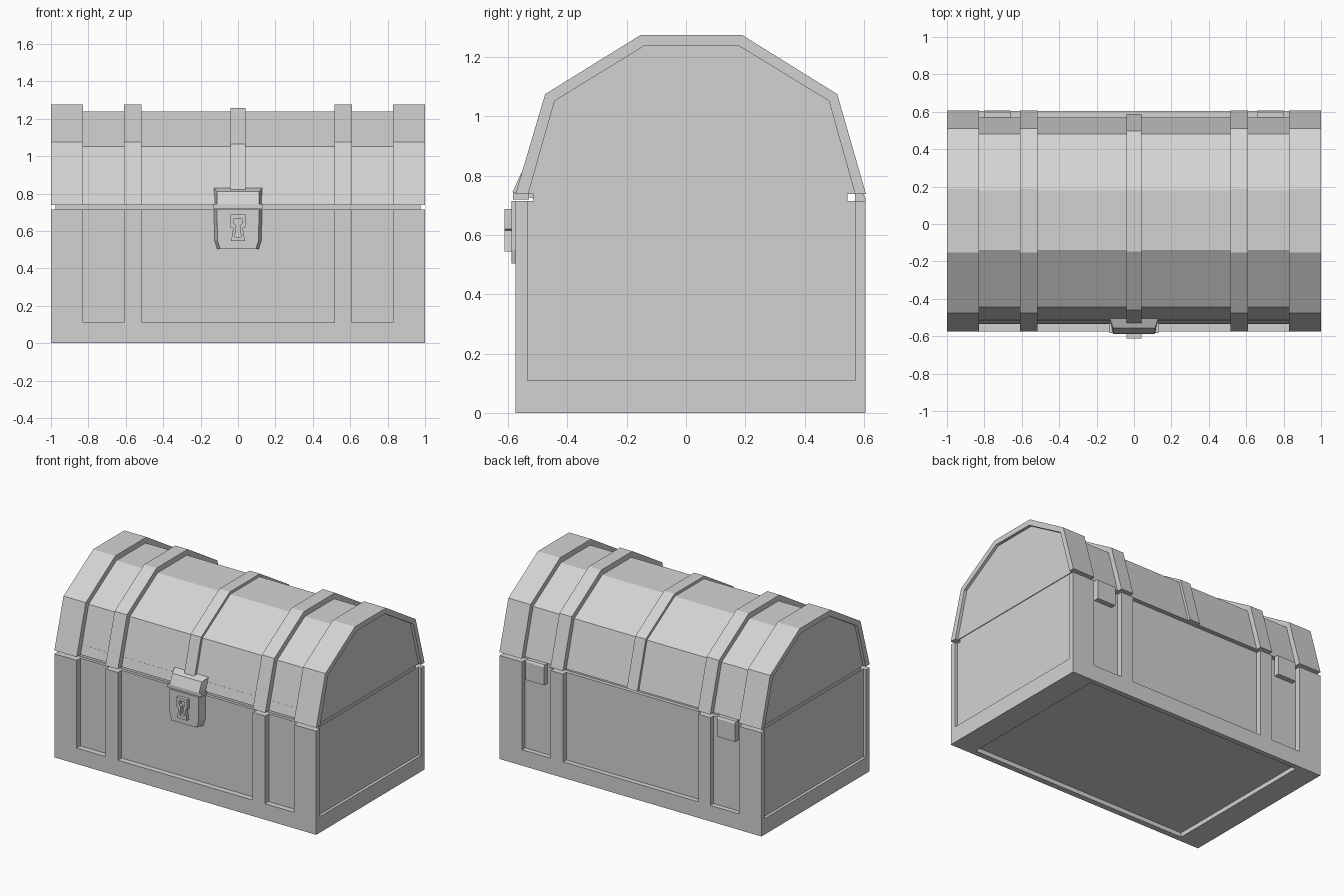
import bpy
import bmesh

cube = bpy.data.objects.get("Cube")
if cube:
    bpy.data.objects.remove(cube, do_unlink=True)

GREY = (0.65, 0.65, 0.65, 1)
mat = bpy.data.materials.new("plain_grey")
mat.use_nodes = True
mat.diffuse_color = GREY
mat.node_tree.nodes["Principled BSDF"].inputs["Base Color"].default_value = GREY


def finish(name, bm):
    bmesh.ops.recalc_face_normals(bm, faces=bm.faces)
    mesh = bpy.data.meshes.new(name)
    bm.to_mesh(mesh)
    bm.free()
    mesh.materials.append(mat)
    obj = bpy.data.objects.new(name, mesh)
    bpy.context.collection.objects.link(obj)
    return obj


def loft(name, start, end):
    """Solid between two outlines with the same number of points."""
    bm = bmesh.new()
    a = [bm.verts.new(p) for p in start]
    b = [bm.verts.new(p) for p in end]
    bm.faces.new(a)
    bm.faces.new(b)
    for i in range(len(a)):
        j = (i + 1) % len(a)
        bm.faces.new((a[i], a[j], b[j], b[i]))
    return finish(name, bm)


def box(name, x, y, z):
    def corners(h):
        return [(x[0], y[0], h), (x[1], y[0], h), (x[1], y[1], h), (x[0], y[1], h)]
    return loft(name, corners(z[0]), corners(z[1]))


def extrude_x(name, profile, x):
    return loft(name, [(x[0], y, z) for y, z in profile], [(x[1], y, z) for y, z in profile])


def arch(name, outer, inner, x):
    """Open hoop following the lid section."""
    return extrude_x(name, outer + inner[::-1], x)


def mirrored(x, side):
    return sorted(v * side for v in x)


def symmetric(half):
    """Complete a front outline (x, z) from its right half, top to bottom."""
    return half + [(-x, z) for x, z in reversed(half)]


def ring(name, outer, inner, y):
    """Raised outline with an open middle, facing the front."""
    bm = bmesh.new()
    loops = [[bm.verts.new((px, d, pz)) for px, pz in pts]
             for pts, d in ((outer, y[1]), (outer, y[0]), (inner, y[0]), (inner, y[1]))]
    n = len(outer)
    for a, b in zip(loops, loops[1:] + loops[:1]):
        for i in range(n):
            j = (i + 1) % n
            bm.faces.new((a[i], a[j], b[j], b[i]))
    return finish(name, bm)


# Main dimensions
FRONT, BACK = (-0.575, -0.535), (0.57, 0.605)
CORNER, STRAP = (0.83, 1.0), (0.515, 0.61)
RIM, LID = 0.715, 0.738

# Base
box("base_panels", (-0.98, 0.98), (FRONT[1], BACK[0]), (0.03, RIM))
box("inner_lip", (-0.975, 0.975), (-0.515, 0.545), (0.65, 0.8))
for label, depth in (("front", FRONT), ("back", BACK)):
    box(label + "_bottom_rail", (-1, 1), depth, (0, 0.11))
    for side, hand in ((1, "left"), (-1, "right")):
        box(f"{label}_{hand}_corner_post", mirrored(CORNER, side), depth, (0.11, RIM))
        box(f"{label}_{hand}_strap", mirrored(STRAP, side), depth, (0.11, RIM))
for side, hand in ((1, "left"), (-1, "right")):
    box(hand + "_bottom_rail", mirrored(CORNER, side), (FRONT[1], BACK[0]), (0, 0.11))

# Lid sections
outer = [(-0.575, LID), (-0.475, 1.075), (-0.152, 1.275),
         (0.188, 1.275), (0.51, 1.075), (0.607, LID)]
inner = [(-0.532, LID), (-0.443, 1.052), (-0.14, 1.238),
         (0.178, 1.238), (0.482, 1.052), (0.57, LID)]
middle = [((a + c) / 2, (b + d) / 2) for (a, b), (c, d) in zip(outer, inner)]

# Lid and its hoops
extrude_x("lid_panels", inner, (-0.98, 0.98))
arch("center_hoop", middle, inner, (-0.04, 0.04))
for side, hand in ((1, "left"), (-1, "right")):
    arch(hand + "_end_hoop", outer, inner, mirrored(CORNER, side))
    arch(hand + "_hoop", outer, inner, mirrored(STRAP, side))
    # Back hinge
    hinge = [(0.57, 0.6), (0.606, 0.6), (0.606, 0.725), (0.598, LID), (0.57, LID)]
    extrude_x(hand + "_hinge", hinge, mirrored((0.66, 0.8), side))

# Latch flap: tapers up against the lid
flap_back = symmetric([(0.13, 0.83), (0.13, 0.72)])
flap_front = symmetric([(0.112, 0.81), (0.112, 0.745)])
loft("latch_flap", [(x, -0.505, z) for x, z in flap_back],
     [(x, -0.555 if z > 0.8 else -0.585, z) for x, z in flap_front])
box("latch_flap_edge", (-0.13, 0.13), (-0.583, -0.53), (0.72, 0.745))

# Lock plate with bevelled sides
plate_back = symmetric([(0.13, RIM), (0.127, 0.55), (0.112, 0.503)])
plate_front = symmetric([(0.112, RIM), (0.11, 0.55), (0.095, 0.503)])
loft("lock_plate", [(x, -0.53, z) for x, z in plate_back],
     [(x, -0.588, z) for x, z in plate_front])

# Keyhole surround
ring("keyhole_surround",
     symmetric([(0.04, 0.687), (0.04, 0.62), (0.026, 0.615), (0.037, 0.545)]),
     symmetric([(0.021, 0.667), (0.021, 0.638), (0.009, 0.63), (0.017, 0.568)]),
     (-0.612, -0.588))
